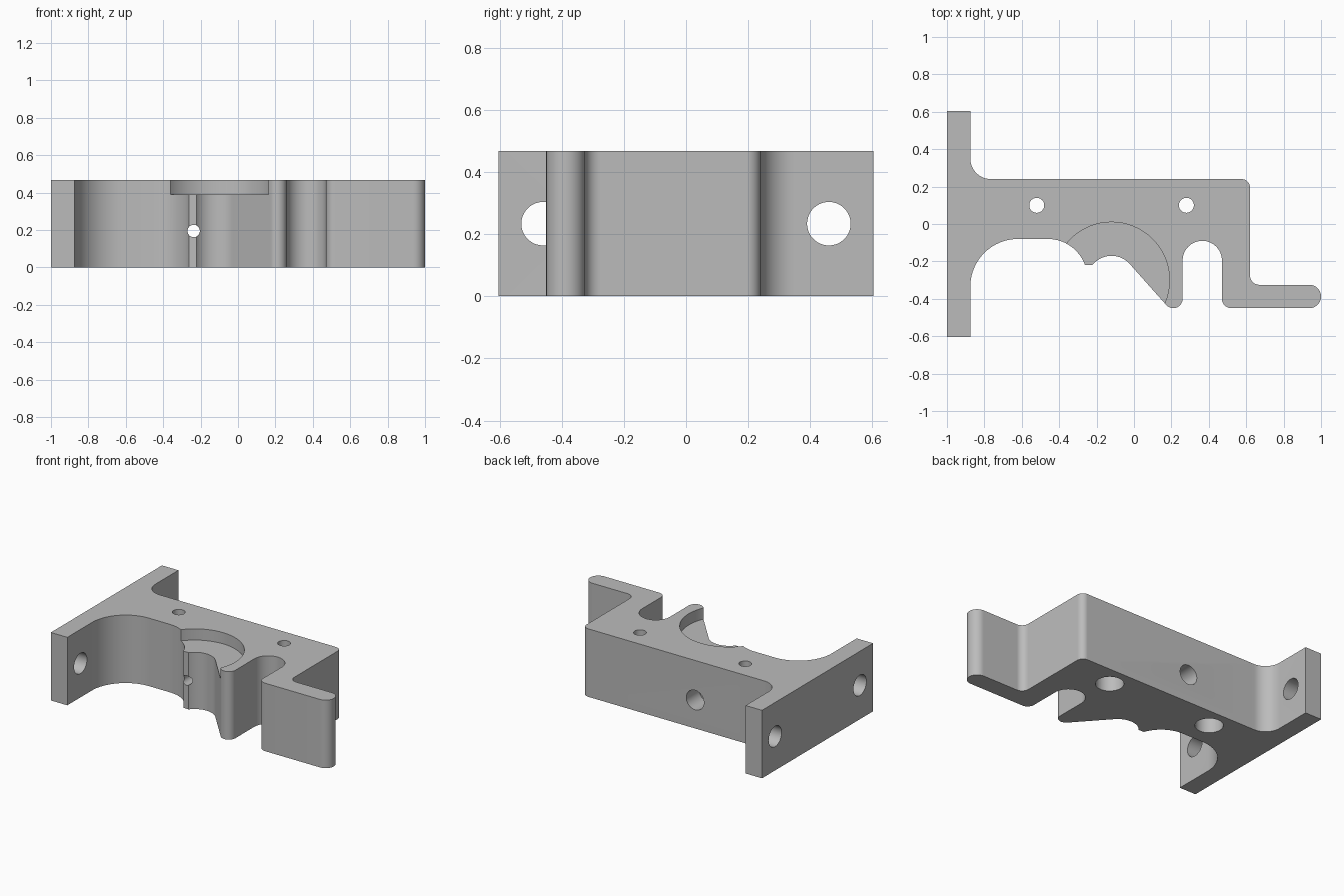
import bpy, bmesh
from math import sin, cos, pi, radians, tan
from mathutils import Vector, Matrix

cube = bpy.data.objects.get("Cube")
if cube:
    bpy.data.objects.remove(cube, do_unlink=True)

HEIGHT = 0.467
MID = HEIGHT / 2


def arc(cx, cy, r, a0, a1, n=20):
    """Points along an arc, angles in degrees."""
    angles = [radians(a0 + (a1 - a0) * i / n) for i in range(n + 1)]
    return [(cx + r * cos(a), cy + r * sin(a)) for a in angles]


def fillet(before, corner, after, r, n=12):
    """Points rounding a corner between two straight edges."""
    c = Vector(corner)
    u = (Vector(before) - c).normalized()
    v = (Vector(after) - c).normalized()
    half = u.angle(v) / 2
    centre = c + (u + v).normalized() * (r / sin(half))
    start = c + u * (r / tan(half)) - centre
    sweep = start.angle_signed(c + v * (r / tan(half)) - centre)
    points = []
    for i in range(n + 1):
        p = centre + Matrix.Rotation(-sweep * i / n, 2) @ start
        points.append((p.x, p.y))
    return points


def mesh_object(name, bm):
    mesh = bpy.data.meshes.new(name)
    bm.to_mesh(mesh)
    bm.free()
    obj = bpy.data.objects.new(name, mesh)
    bpy.context.collection.objects.link(obj)
    return obj


def cylinder(name, r, start, end):
    """Round cutter running between two points."""
    a, b = Vector(start), Vector(end)
    bm = bmesh.new()
    bmesh.ops.create_cone(bm, cap_ends=True, segments=64, radius1=r, radius2=r,
                          depth=(b - a).length)
    turn = (b - a).to_track_quat('Z', 'Y').to_matrix().to_4x4()
    bm.transform(Matrix.Translation((a + b) / 2) @ turn)
    return mesh_object(name, bm)


# Outline of the bracket, counter-clockwise from the mounting flange
FX, FY = -0.875, 0.603
outline = [(-1, FY), (-1, -FY), (FX, -FY)]
outline += arc(FX + 0.255, -0.335, 0.255, 180, 90)         # large front cove
outline += arc(-0.46, -0.29, 0.21, 90, 20)                 # shoulder
outline += arc(-0.12, -0.30, 0.13, 142, 42)                # small saddle
outline += arc(0.21, -0.40, 0.05, 222, 360)                # hook tip
outline += arc(0.365, -0.195, 0.105, 180, 0, 32)           # slot
outline += fillet((0.47, -0.2), (0.47, -0.45), (0.9, -0.45), 0.05)
outline += arc(0.9375, -0.3875, 0.0625, -90, 90)           # arm end
outline += fillet((0.9, -0.325), (0.62, -0.325), (0.62, 0), 0.05)
outline += fillet((0.62, 0), (0.62, 0.24), (0, 0.24), 0.045)
outline += fillet((0, 0.24), (FX, 0.24), (FX, FY), 0.11)
outline += [(FX, FY)]

bm = bmesh.new()
base = bm.faces.new([bm.verts.new((x, y, 0)) for x, y in outline])
top = bmesh.ops.extrude_face_region(bm, geom=[base])
bmesh.ops.translate(bm, vec=(0, 0, HEIGHT),
                    verts=[v for v in top["geom"] if isinstance(v, bmesh.types.BMVert)])
bmesh.ops.recalc_face_normals(bm, faces=bm.faces)
bracket = mesh_object("bracket", bm)

# Round recess in the top, cable hole with its back counterbore
cutters = [
    cylinder("recess_cutter", 0.31, (-0.12, -0.30, 0.39), (-0.12, -0.30, 0.6)),
    cylinder("cable_hole_cutter", 0.033, (-0.237, -0.5, 0.195), (-0.237, 0.5, 0.195)),
    cylinder("back_bore_cutter", 0.067, (-0.237, 0.10, 0.195), (-0.237, 0.4, 0.195)),
]
# Vertical screw holes, widened from below
for x in (-0.52, 0.28):
    cutters.append(cylinder("screw_hole_cutter", 0.04, (x, 0.10, -0.1), (x, 0.10, 0.6)))
    cutters.append(cylinder("screw_head_cutter", 0.088, (x, 0.10, -0.1), (x, 0.10, 0.28)))
# Flange holes
for y in (-0.46, 0.46):
    cutters.append(cylinder("flange_hole_cutter", 0.07, (-1.1, y, MID), (-0.8, y, MID)))

for cutter in cutters:
    mod = bracket.modifiers.new(cutter.name, 'BOOLEAN')
    mod.operation = 'DIFFERENCE'
    mod.solver = 'EXACT'
    mod.object = cutter

# Bake the cuts and drop the cutters
bpy.context.view_layer.update()
graph = bpy.context.evaluated_depsgraph_get()
cut_mesh = bpy.data.meshes.new_from_object(bracket.evaluated_get(graph))
bracket.modifiers.clear()
bracket.data = cut_mesh
for cutter in cutters:
    bpy.data.objects.remove(cutter, do_unlink=True)

# Plain grey finish
grey = bpy.data.materials.new("light grey")
grey.use_nodes = True
colour = (0.5, 0.5, 0.5, 1)
grey.diffuse_color = colour
grey.node_tree.nodes["Principled BSDF"].inputs["Base Color"].default_value = colour
bracket.data.materials.clear()
bracket.data.materials.append(grey)

bpy.ops.object.select_all(action='DESELECT')
bracket.select_set(True)
bpy.context.view_layer.objects.active = bracket
bpy.ops.object.shade_smooth_by_angle(angle=radians(30))
